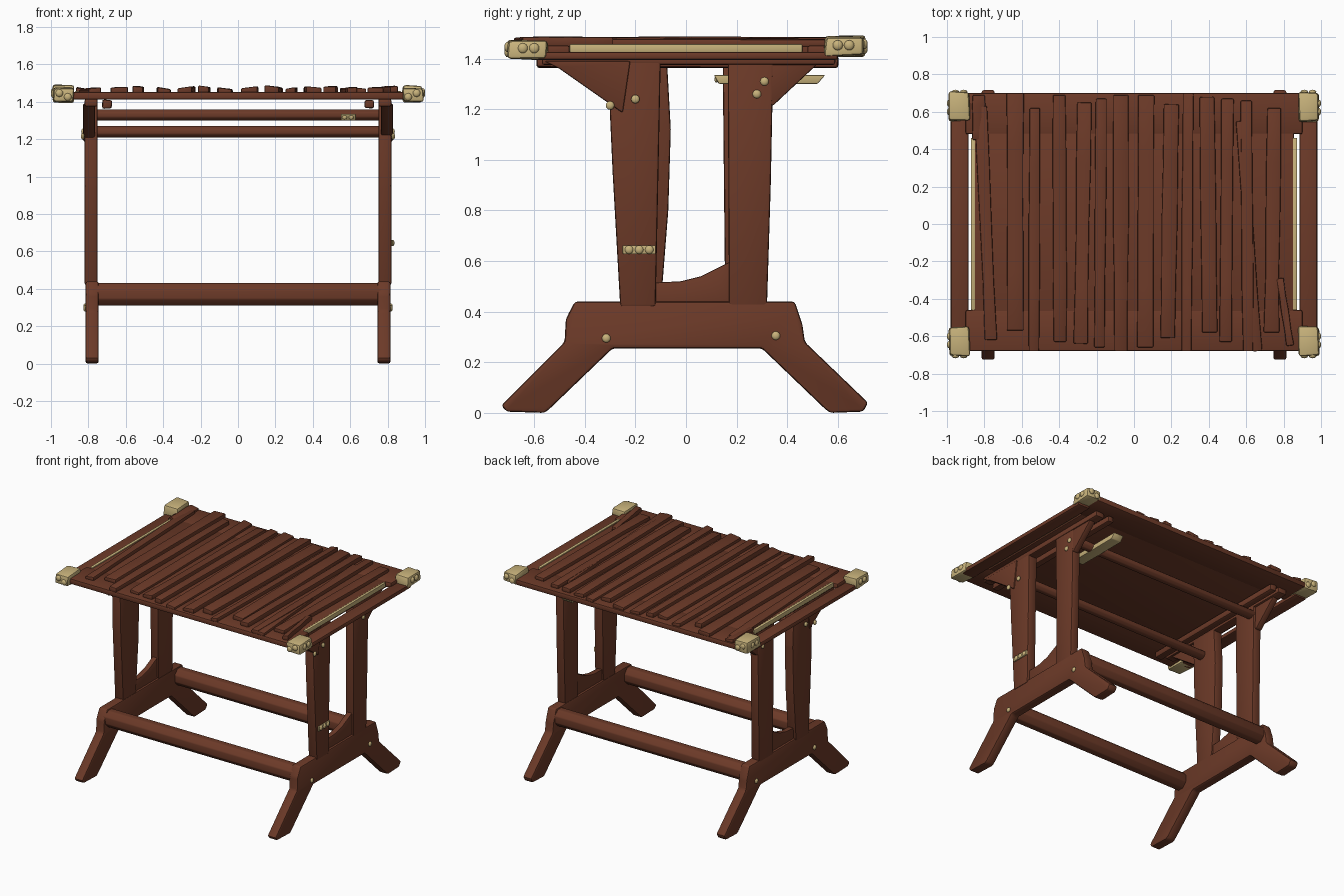
import bpy, bmesh, math, random
from mathutils import Matrix, Vector

if "Cube" in bpy.data.objects:
    bpy.data.objects.remove(bpy.data.objects["Cube"])
random.seed(4)

def material(name, col):
    m = bpy.data.materials.new(name)
    m.diffuse_color = (*col, 1)
    m.use_nodes = True
    m.node_tree.nodes["Principled BSDF"].inputs["Base Color"].default_value = m.diffuse_color
    return m

WOOD = material("reddish brown wood", (0.150, 0.042, 0.021))
BRASS = material("pale brass", (0.58, 0.45, 0.20))

def finish(name, bm, mat, bevel=0.0, seg=2):
    if bevel:
        bmesh.ops.bevel(bm, geom=bm.edges[:], offset=bevel, segments=seg,
                        affect='EDGES', profile=0.5, clamp_overlap=True)
    bmesh.ops.recalc_face_normals(bm, faces=bm.faces[:])
    me = bpy.data.meshes.new(name)
    bm.to_mesh(me)
    bm.free()
    me.polygons.foreach_set("use_smooth", [True] * len(me.polygons))
    me.set_sharp_from_angle(angle=math.radians(35))
    me.materials.append(mat)
    ob = bpy.data.objects.new(name, me)
    bpy.context.collection.objects.link(ob)
    return ob

def box(name, x, y, z, mat=WOOD, bevel=0.01, jitter=0.0):
    """Bevelled box from (min, max) ranges."""
    bm = bmesh.new()
    bmesh.ops.create_cube(bm, size=1)
    for v in bm.verts:
        v.co = Vector([(r[0] + r[1]) / 2 + c * (r[1] - r[0]) for c, r in zip(v.co, (x, y, z))])
        v.co += Vector([random.uniform(-jitter, jitter) for _ in range(3)])
    return finish(name, bm, mat, bevel)

def prism(name, pts, x0, x1, bevel=0.01):
    """Side (y, z) outline extruded along x."""
    bm = bmesh.new()
    f = bm.faces.new([bm.verts.new((x0, y, z)) for y, z in pts])
    r = bmesh.ops.extrude_face_region(bm, geom=[f])
    for v in r["geom"]:
        if isinstance(v, bmesh.types.BMVert):
            v.co.x = x1
    return finish(name, bm, WOOD, bevel)

def slat(name, a, b, width, z0, z1):
    """Board between two (x, y) points with slightly worn, uneven sides."""
    a, b = Vector(a), Vector(b)
    side = Vector((b.y - a.y, a.x - b.x)).normalized() * width / 2
    n, tilt = 5, random.uniform(-0.006, 0.006)
    bm = bmesh.new()
    rings = []
    for i in range(n):
        p = a.lerp(b, i / (n - 1))
        s = side * random.uniform(0.88, 1.06)
        e = random.uniform(-0.002, 0.002)
        rings.append([bm.verts.new(c) for c in (
            (p.x - s.x, p.y - s.y, z0), (p.x + s.x, p.y + s.y, z0),
            (p.x + s.x, p.y + s.y, z1 + e + tilt), (p.x - s.x, p.y - s.y, z1 + e - tilt))])
    for r, q in zip(rings, rings[1:]):
        for k in range(4):
            bm.faces.new((r[k], r[(k + 1) % 4], q[(k + 1) % 4], q[k]))
    bm.faces.new(rings[0])
    bm.faces.new(rings[-1])
    return finish(name, bm, WOOD, 0.007)

def rivet(name, loc, axis, r=0.018):
    """Flattened dome along the given axis (0, 1, 2)."""
    bm = bmesh.new()
    s = [1, 1, 1]
    s[axis] = 0.6
    bmesh.ops.create_uvsphere(bm, u_segments=12, v_segments=8, radius=r,
                              matrix=Matrix.Translation(loc) @ Matrix.Diagonal((*s, 1)))
    return finish(name, bm, BRASS)

# Trestle frames: splayed foot, two posts, curved gusset, top brackets
foot = [(-.73, .03), (-.71, .005), (-.56, 0), (-.54, .015), (-.29, .255), (.30, .255),
        (.55, .015), (.57, 0), (.70, .005), (.72, .04), (.47, .28), (.46, .35), (.43, .44),
        (-.44, .44), (-.475, .37), (-.48, .28)]
gusset = [(-.13, .40), (-.13, .515), (-.02, .52), (.06, .54), (.12, .57), (.18, .60), (.18, .40)]
for sx, tag in ((1, "right"), (-1, "left")):
    X = lambda v: sx * v
    prism(f"{tag}_foot", foot, X(.745), X(.815), .012)
    if sx > 0:
        front = [(-.26, .42), (-.29, .95), (-.31, 1.39), (-.10, 1.39), (-.11, .9), (-.12, .42)]
        back = [(.17, .42), (.165, 1.39), (.345, 1.39), (.335, .9), (.32, .42)]
    else:
        front = [(-.25, .42), (-.28, .95), (-.29, 1.39), (-.075, 1.39), (-.06, 1.12),
                 (-.07, .8), (-.10, .42)]
        back = [(.155, .42), (.145, 1.39), (.335, 1.39), (.32, .42)]
    prism(f"{tag}_front_post", front, X(.75), X(.82), .01)
    prism(f"{tag}_back_post", back, X(.75), X(.815), .01)
    prism(f"{tag}_gusset", gusset, X(.76), X(.80), .006)
    prism(f"{tag}_front_bracket", [(-.56, 1.39), (-.50, 1.36), (-.25, 1.185), (-.22, 1.39)],
          X(.765), X(.828), .007)
    prism(f"{tag}_back_bracket", [(.53, 1.39), (.50, 1.36), (.345, 1.215), (.30, 1.21), (.27, 1.39)],
          X(.765), X(.812), .007)
    box(f"{tag}_top_bearer", sorted((X(.75), X(.82))), (-.57, .59), (1.375, 1.415))
    box(f"{tag}_cleat", sorted((X(.675), X(.725))), (-.59, .60), (1.365, 1.41), jitter=.003)
    for i, (y, z, x) in enumerate(((-.20, 1.24, .828), (-.30, 1.215, .83), (.31, 1.31, .816),
                                   (.28, 1.26, .816), (-.315, .295, .817), (.355, .305, .817))):
        rivet(f"{tag}_frame_rivet_{i}", (X(x), y, z), 0, .017)

# Stretchers: two low, two under the top
def bar(name, y, z, ry, rz):
    prism(name, [(y + ry * math.cos(math.radians(22.5 + 45 * i)) * 1.08,
                  z + rz * math.sin(math.radians(22.5 + 45 * i)) * 1.08) for i in range(8)],
          -.77, .77, .006)
bar("low_front_stretcher", -.41, .37, .055, .06)
bar("low_back_stretcher", .39, .37, .055, .06)
bar("upper_front_stretcher", -.20, 1.24, .035, .03)
bar("upper_back_stretcher", .30, 1.33, .035, .03)

# Brass band on the right front post and brass catch under the top
box("post_band", (.815, .828), (-.25, -.12), (.628, .662), BRASS, .003)
for i in range(3):
    rivet(f"band_rivet_{i}", (.827, -.225 + .04 * i, .645), 0, .017)
prism_y = [(.11, 1.335), (.13, 1.30), (.52, 1.30), (.55, 1.335)]
prism("under_catch", prism_y, .55, .63, .005).data.materials[0] = BRASS
for i in range(2):
    rivet(f"catch_rivet_{i}", (.57 + .035 * i, .12, 1.318), 1, .013)

# Table top: panel, cross planks, end rails, brass strips
box("top_panel", (-.865, .855), (-.50, .50), (1.415, 1.45), bevel=.005)
box("front_plank", (-.90, .90), (-.68, -.46), (1.412, 1.452), bevel=.009)
box("back_plank", (-.90, .90), (.48, .70), (1.412, 1.452), bevel=.009)
for sx, tag in ((1, "right"), (-1, "left")):
    box(f"{tag}_end_rail", sorted((sx * .885, sx * .98)), (-.60, .60), (1.395, 1.427), bevel=.01)
    box(f"{tag}_brass_strip", sorted((sx * .850, sx * .872)), (-.46, .46), (1.425, 1.457), BRASS, .004)

# Uneven top slats: front point, back point, width
slats = [((-.765, -.62), (-.82, .63), .065), ((-.635, -.57), (-.635, .70), .09),
         ((-.535, -.68), (-.53, .62), .06), ((-.395, -.63), (-.40, .69), .075),
         ((-.285, -.64), (-.265, .65), .075), ((-.185, -.66), (-.175, .67), .06),
         ((-.07, -.68), (-.07, .69), .08), ((.06, -.66), (.065, .69), .085),
         ((.18, -.61), (.20, .64), .085), ((.28, -.68), (.29, .70), .06),
         ((.405, -.58), (.39, .68), .08), ((.49, -.63), (.50, .67), .065),
         ((.66, -.68), (.57, .55), .05), ((.735, -.58), (.75, .62), .08),
         ((.835, -.65), (.78, -.29), .04), ((-.83, .45), (-.83, .69), .07),
         ((.61, -.68), (.60, .66), .06)]
for i, (a, b, w) in enumerate(slats):
    slat(f"top_slat_{i}", a, b, w, 1.447, 1.472 + .005 * (i % 3))

# Brass corner caps with rivets
for sx in (1, -1):
    for sy in (1, -1):
        tag = f"{'right' if sx > 0 else 'left'}_{'back' if sy > 0 else 'front'}"
        dz = .008 if sy > 0 else -.004
        box(f"{tag}_corner_cap", sorted((sx * .88, sx * .988)), sorted((sy * .55, sy * .705)),
            (1.402 + dz, 1.48 + dz), BRASS, .014, jitter=.006)
        for k in range(2):
            rivet(f"{tag}_end_rivet_{k}", (sx * .988, sy * (.60 + .045 * k), 1.445 + dz), 0, .02)
            rivet(f"{tag}_face_rivet_{k}", (sx * (.91 + .045 * k), sy * .706, 1.43 + .02 * k + dz), 1, .02)
